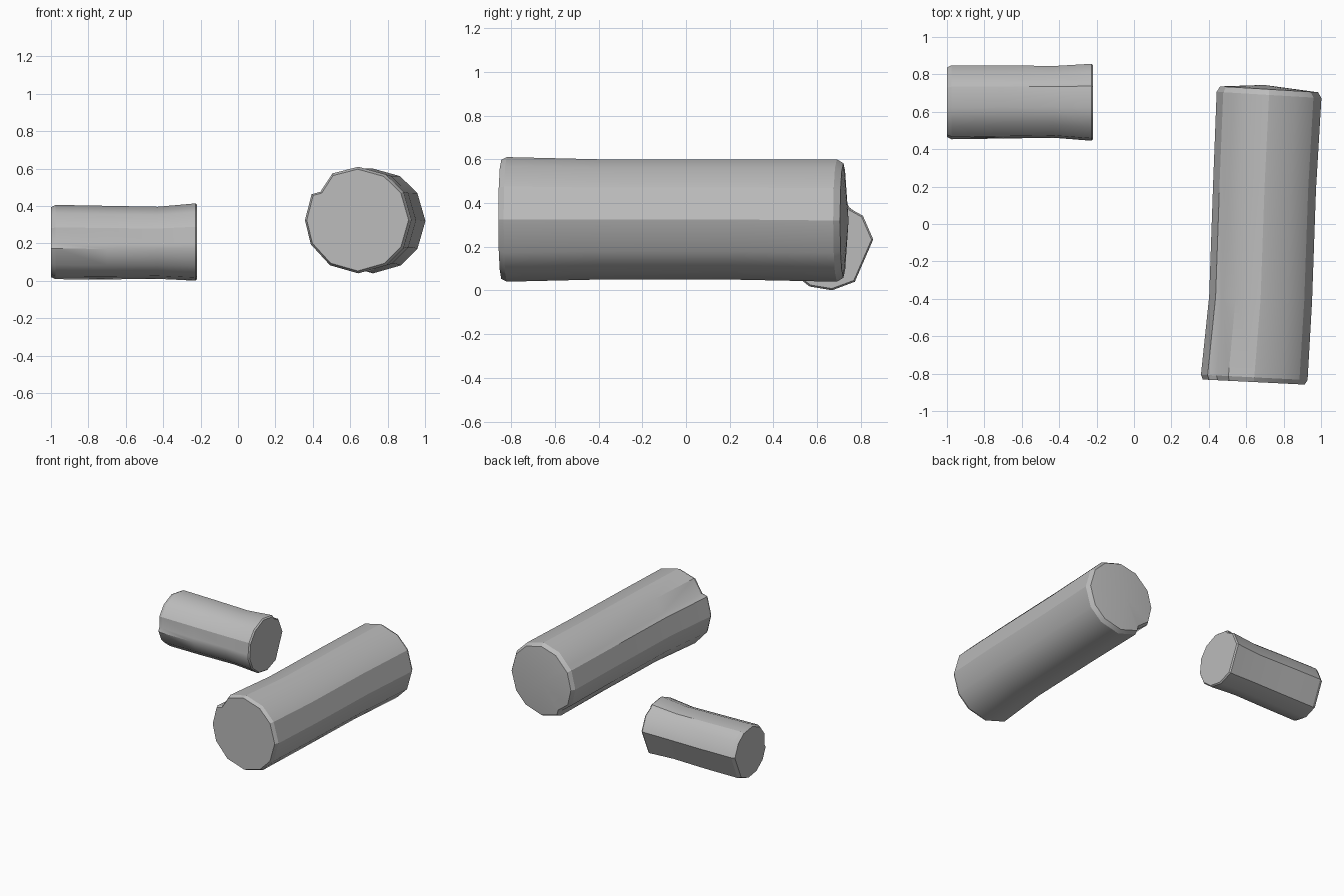
import bpy, bmesh
from math import cos, sin, radians
from mathutils import Vector

old = bpy.data.objects.get("Cube")
if old:
    bpy.data.objects.remove(old, do_unlink=True)

grey = bpy.data.materials.new("plain grey")
grey.use_nodes = True
GREY = (0.5, 0.5, 0.5, 1)
grey.diffuse_color = GREY
grey.node_tree.nodes["Principled BSDF"].inputs["Base Color"].default_value = GREY


def make_log(name, along_x, corners, sharp, stations, cracks, domes):
    """stations: (position, side centre, centre height, radius, tilt) along the log.
    cracks: corner index -> (end 0 or 1, length, depth); domes: bulge of each end cap."""
    bm = bmesh.new()
    start, end = stations[0][0], stations[-1][0]
    rings, creases = [], []
    for pos, side, height, radius, tilt in stations:
        pts, keep = [], []
        for i, a in enumerate(corners):
            p = Vector((cos(radians(a)), sin(radians(a))))
            pts.append(p)
            keep.append(i in sharp)
            if i in cracks:
                # dented extra point beside the corner, fading along the log
                which, length, depth = cracks[i]
                b = radians(corners[i - 1])
                fade = max(0, 1 - abs(pos - (end if which else start)) / length)
                q = p.lerp(Vector((cos(b), sin(b))), 0.25)
                pts.append(q * (1 - depth * fade))
                keep.append(False)
                # keep the points in turning order
                pts[-1], pts[-2] = pts[-2], pts[-1]
                keep[-1], keep[-2] = keep[-2], keep[-1]
        ring = []
        for p in pts:
            u, h = p * radius
            t = pos + tilt * u
            co = (t, side + u, height + h) if along_x else (side + u, t, height + h)
            ring.append(bm.verts.new(co))
        rings.append(ring)
        creases = keep
    n = len(rings[0])

    # bark faces
    for r0, r1 in zip(rings, rings[1:]):
        for i in range(n):
            j = (i + 1) % n
            bm.faces.new((r0[i], r0[j], r1[j], r1[i]))

    # cut ends, as shallow fans
    for ring, bulge in zip((rings[0], rings[-1]), domes):
        centre = sum((v.co for v in ring), Vector()) / n
        centre[0 if along_x else 1] += bulge
        hub = bm.verts.new(centre)
        for i in range(n):
            bm.faces.new((ring[i], ring[(i + 1) % n], hub))

    bmesh.ops.recalc_face_normals(bm, faces=bm.faces)
    for f in bm.faces:
        f.smooth = True
    for e in bm.edges:
        if e.calc_face_angle(0) > 0.62:
            e.smooth = False
    for r0, r1 in zip(rings, rings[1:]):
        for i in range(n):
            if creases[i]:
                bm.edges.get((r0[i], r1[i])).smooth = False
    for ring in (rings[0], rings[1], rings[-2], rings[-1]):
        for i in range(n):
            bm.edges.get((ring[i], ring[(i + 1) % n])).smooth = False

    mesh = bpy.data.meshes.new(name)
    bm.to_mesh(mesh)
    bm.free()
    mesh.materials.append(grey)
    obj = bpy.data.objects.new(name, mesh)
    bpy.context.scene.collection.objects.link(obj)
    return obj


# long log, lying front to back
make_log(
    "long_log", False,
    [0, 32, 59, 90, 119, 151, 180, 207, 238, 270, 302, 328],
    {0, 1, 3, 5, 6},
    [(-0.845, 0.64, 0.325, 0.272, -0.05),
     (-0.82, 0.643, 0.325, 0.285, -0.05),
     (-0.4, 0.677, 0.325, 0.275, -0.05),
     (0.2, 0.698, 0.325, 0.275, -0.06),
     (0.69, 0.722, 0.32, 0.28, -0.06),
     (0.72, 0.722, 0.32, 0.262, -0.06)],
    {5: (0, 0.75, 0.09), 8: (1, 0.4, 0.08)},
    (0, 0.022))

# short log, lying side to side
make_log(
    "short_log", True,
    [7, 40, 65, 98, 130, 157, 190, 218, 246, 275, 306],
    {0, 2, 5, 10},
    [(-1.0, 0.65, 0.207, 0.188, 0),
     (-0.975, 0.65, 0.208, 0.2, 0),
     (-0.7, 0.652, 0.205, 0.198, 0),
     (-0.43, 0.652, 0.204, 0.194, 0),
     (-0.228, 0.65, 0.208, 0.208, 0),
     (-0.218, 0.65, 0.208, 0.2, 0)],
    {6: (0, 0.25, 0.06), 2: (1, 0.3, 0.05)},
    (0, 0))
